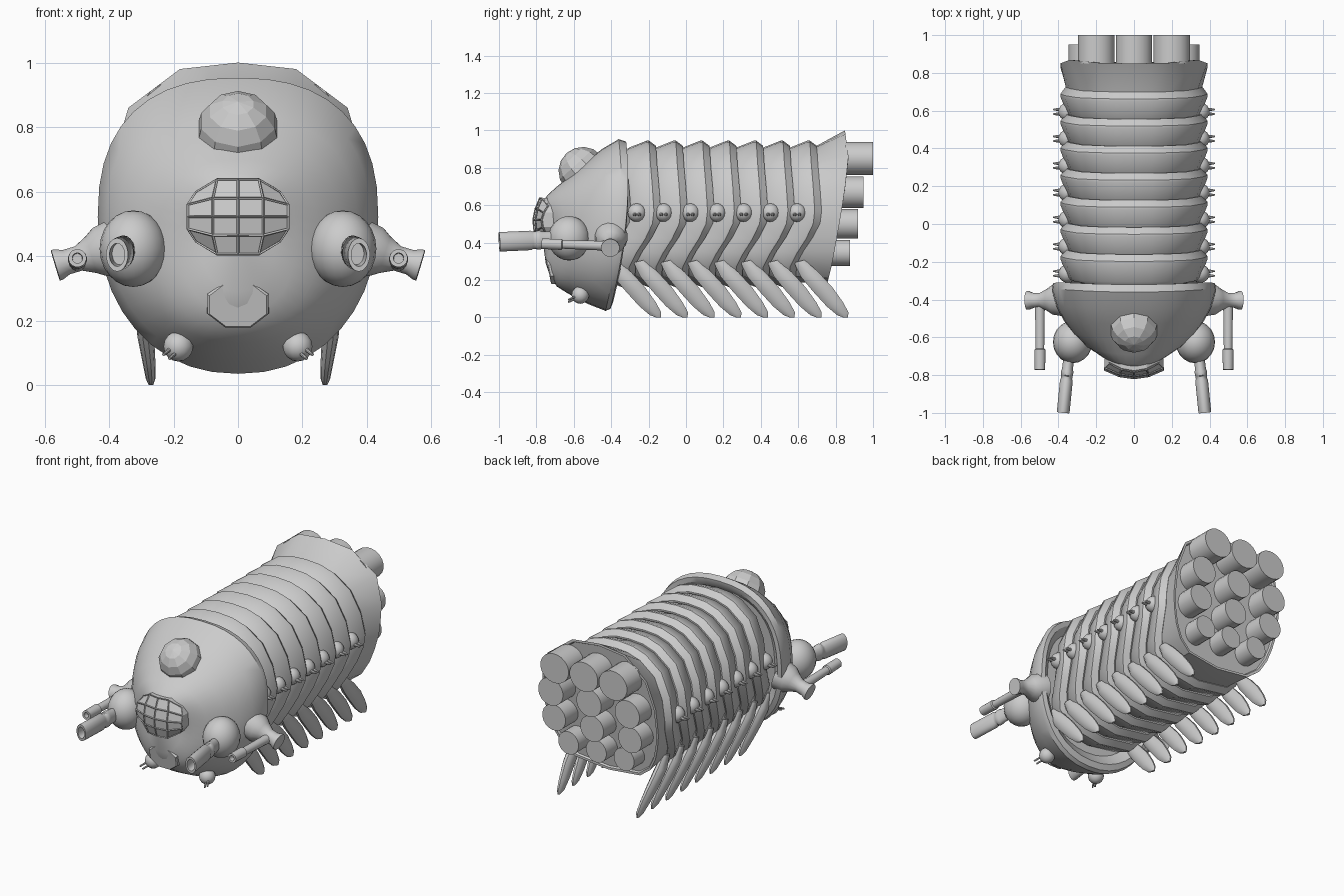
import bpy, bmesh, math
from mathutils import Vector, Matrix

if "Cube" in bpy.data.objects:
    bpy.data.objects.remove(bpy.data.objects["Cube"])

smooth = []


def finish(name, bm, is_smooth=True):
    bmesh.ops.recalc_face_normals(bm, faces=bm.faces)
    me = bpy.data.meshes.new(name)
    bm.to_mesh(me)
    bm.free()
    ob = bpy.data.objects.new(name, me)
    bpy.context.collection.objects.link(ob)
    if is_smooth:
        smooth.append(ob)
    return ob


def loft(name, sections, is_smooth=True):
    """Skin a list of equal-length point loops and cap both ends."""
    bm = bmesh.new()
    rows = [[bm.verts.new(p) for p in s] for s in sections]
    n = len(rows[0])
    for a, b in zip(rows, rows[1:]):
        for i in range(n):
            bm.faces.new((a[i], a[(i + 1) % n], b[(i + 1) % n], b[i]))
    bm.faces.new(rows[0])
    bm.faces.new(rows[-1])
    return finish(name, bm, is_smooth)


def lathe(name, origin, direction, prof, seg=16, ex=1, ey=1):
    """Turn (distance, radius) pairs round an axis, optionally squashed."""
    q = Vector(direction).to_track_quat('Z', 'Y')
    turn = [2 * math.pi * (i + .5) / seg for i in range(seg)]
    return loft(name, [[Vector(origin) + q @ Vector((ex * r * math.cos(a), ey * r * math.sin(a), d))
                        for a in turn] for d, r in prof])


def ball(name, c, r, u=20, v=12, is_smooth=True, scale=(1, 1, 1), tilt=0):
    bm = bmesh.new()
    m = Matrix.Translation(c) @ Matrix.Rotation(tilt, 4, 'X') @ Matrix.Diagonal((*scale, 1))
    bmesh.ops.create_uvsphere(bm, u_segments=u, v_segments=v, radius=r, matrix=m)
    return finish(name, bm, is_smooth)


def interp(table, t):
    for (a, va), (b, vb) in zip(table, table[1:]):
        if t <= b:
            return va + (vb - va) * max(0, (t - a) / (b - a))
    return table[-1][1]


def mirrored(half):
    return half + [(-x, z) for x, z in half[-2:0:-1]]


# Head shell: superellipse sections from hollow back rim to nose
def head_section(top, bot, w, bend=.04):
    pts = []
    for i in range(40):
        a = 2 * math.pi * i / 40
        c, s = math.cos(a), math.sin(a)
        n = 2.35 if s >= 0 else 2.2
        x = math.copysign(abs(c) ** (2 / n), c) * w
        u = math.copysign(abs(s) ** (2 / n), s)
        k = (u + 1) / 2 + .03 * (1 - u * u)
        pts.append((x, bot[0] + (top[0] - bot[0]) * k + bend * (1 - u * u), bot[1] + (top[1] - bot[1]) * k))
    return pts


loft("head_shell", [head_section(*s) for s in (
    ((-.36, .87), (-.43, .15), .36),
    ((-.325, .91), (-.39, .08), .405),
    ((-.32, .94), (-.405, .045), .43),
    ((-.36, .953), (-.43, .035), .435),
    ((-.45, .90), (-.52, .07), .408),
    ((-.53, .835), (-.58, .10), .370),
    ((-.61, .765), (-.635, .13), .320),
    ((-.69, .70), (-.69, .165), .25),
    ((-.74, .655), (-.725, .215), .18),
    ((-.768, .615), (-.75, .29), .12),
    ((-.785, .53), (-.768, .42), .05))])

# Faceted top dome, tipped forward along the slope
ball("top_dome", (0, -.552, .782), .13, 10, 8, False, tilt=math.radians(42))


# Front window: curved pane with a wire frame
def window(name, push, wire):
    bm = bmesh.new()
    g = []
    for j in range(5):
        row = []
        for i in range(5):
            u, v = (i - 2) / 2, (j - 2) / 2
            x = .156 * u * (1 - .16 * (abs(v) == 1))
            z = .522 + .116 * v * (1 - .34 * (abs(u) == 1))
            row.append(bm.verts.new((x, -.818 + push + .045 * u * u + .024 * v * v + .012 * v * (v > 0), z)))
        g.append(row)
    for j in range(4):
        for i in range(4):
            bm.faces.new((g[j][i], g[j][i + 1], g[j + 1][i + 1], g[j + 1][i]))
    if not wire:  # solid sides running back into the nose
        edges = [e for e in bm.edges if e.is_boundary]
        ext = bmesh.ops.extrude_edge_only(bm, edges=edges)["geom"]
        for p in ext:
            if isinstance(p, bmesh.types.BMVert):
                p.co.y = -.68
    ob = finish(name, bm, False)
    if wire:
        m = ob.modifiers.new("bars", 'WIREFRAME')
        m.thickness = .008
        m.use_boundary = True


window("window_pane", .006, False)
window("window_frame", 0, True)

# Mouth hatch under the window
lathe("mouth_hatch", (0, -.69, .258), (0, -1, -.2), [(0, .106), (.04, .102), (.046, .096)], 8, 1, .78)

for s, side in ((1, "right"), (-1, "left")):
    # Large cheek cannon
    ball("cannon_ball_" + side, (.325 * s, -.625, .423), .112, scale=(.93, 1, 1.06))
    lathe("cannon_barrel_" + side, (.34 * s, -.65, .42), (.035 * s, -.348, -.016),
          [(0, .04), (.12, .045), (.13, .05), (.15, .05), (.155, .046), (.17, .046), (.18, .052),
           (.35, .052), (.35, .036), (.28, .034)], 18, .66, 1)
    # Side arm with a thin gun
    lathe("side_arm_" + side, (.37 * s, -.40, .43), (.2 * s, -.005, -.06),
          [(0, .09), (.06, .08), (.09, .06), (.13, .04), (.17, .04), (.195, .05), (.205, .05)])
    lathe("side_gun_" + side, (.498 * s, -.40, .382), (0, -.38, .012),
          [(0, .03), (.06, .026), (.26, .023), (.265, .03), (.372, .028), (.372, .016), (.34, .015)])
    # Small chin turret with twin barrels
    ball("chin_turret_" + side, (.185 * s, -.565, .12), .047, 14, 8)
    for k in (-1, 1):
        lathe("chin_barrel_%s_%d" % (side, k), ((.19 + .009 * k) * s, -.57, .115 + .006 * k),
              (.03 * s, -.055, -.025), [(0, .007), (.072, .005)], 8)

# Body rings: overlapping plates whose edges sweep forward at the bottom
half = [(0, .945), (.10, .938), (.19, .91), (.30, .83), (.365, .70), (.39, .57), (.385, .50),
        (.368, .42), (.34, .34), (.305, .27), (.23, .19), (0, .155)]
outline = mirrored(half)
sweep = [(.15, -.115), (.22, -.11), (.28, -.105), (.35, -.065), (.42, -.02), (.50, .018), (.60, .03),
         (.75, .012), (.95, 0)]


def ring_section(y, k):
    return [(x * k, y + interp(sweep, z), .55 + (z - .55) * k) for x, z in outline]


for i in range(7):
    y = -.206 + .1433 * i
    loft("body_ring_%d" % (i + 1), [ring_section(y + d, k) for d, k in
                                   ((-.115, .87), (-.10, .905), (-.005, 1), (.008, 1), (.045, .93), (.045, .84))])
    for s, side in ((1, "right"), (-1, "left")):
        # Side turret on each ring
        cy = -.262 + .1427 * i
        ball("ring_turret_%s_%d" % (side, i + 1), (.35 * s, cy, .56), .05, 14, 8)
        for k in (-1, 1):
            lathe("ring_barrel_%s_%d_%d" % (side, i + 1, k), (.38 * s, cy + .012 * k, .552), (s, 0, -.1),
                  [(0, .012), (.03, .008), (.048, .004)], 8)

# Legs, one for each ring and one for the stern
for i in range(8):
    y = -.36 + .143 * i
    for s, side in ((1, "right"), (-1, "left")):
        secs = []
        for x, dy, z, rx, ry in ((.285, -.035, .30, .02, .03), (.29, .02, .23, .028, .05), (.286, .09, .15, .026, .053),
                                 (.276, .155, .07, .02, .046), (.271, .197, .02, .015, .032), (.270, .212, 0, .007, .014)):
            secs.append([((x + rx * math.cos(a)) * s, y + dy + ry * math.sin(a), z + .25 * ry * math.sin(a) * (z > 0))
                         for a in (math.pi * j / 5 for j in range(10))])
        loft("leg_%s_%d" % (side, i + 1), secs)

# Stern block: flares to a faceted rear rim
rear = mirrored([(0, 1.0), (.09, .99), (.18, .98), (.34, .86), (.388, .70), (.39, .60), (.388, .52),
                 (.37, .43), (.345, .35), (.30, .27), (.22, .21), (0, .185)])
rim_y = [(.18, .755), (.28, .78), (.5, .82), (.65, .845), (.85, .87), (1.0, .85)]


def rear_section(k, d):
    return [(x * k, interp(rim_y, z) + d, .58 + (z - .58) * k) for x, z in rear]


loft("stern_block", [ring_section(.62, .88), ring_section(.69, .92), rear_section(1, 0),
                     rear_section(.965, 0), rear_section(.95, -.012)])

# Thruster tubes, four rows of three
for r, (z, x, rad, end) in enumerate(((.85, .2, .09, 1.0), (.67, .262, .085, .95),
                                      (.50, .26, .08, .92), (.345, .19, .07, .878))):
    for k in (-1, 0, 1):
        start = end - .15
        lathe("thruster_%d_%d" % (r + 1, k + 2), (x * k, start, z), (0, 1, 0), [(0, rad), (end - start, rad)], 20,
              1.08 if r == 0 else 1)

# Smooth shading with sharp creases kept
bpy.ops.object.select_all(action='DESELECT')
for ob in smooth:
    ob.select_set(True)
bpy.context.view_layer.objects.active = smooth[0]
bpy.ops.object.shade_smooth_by_angle(angle=math.radians(32))
